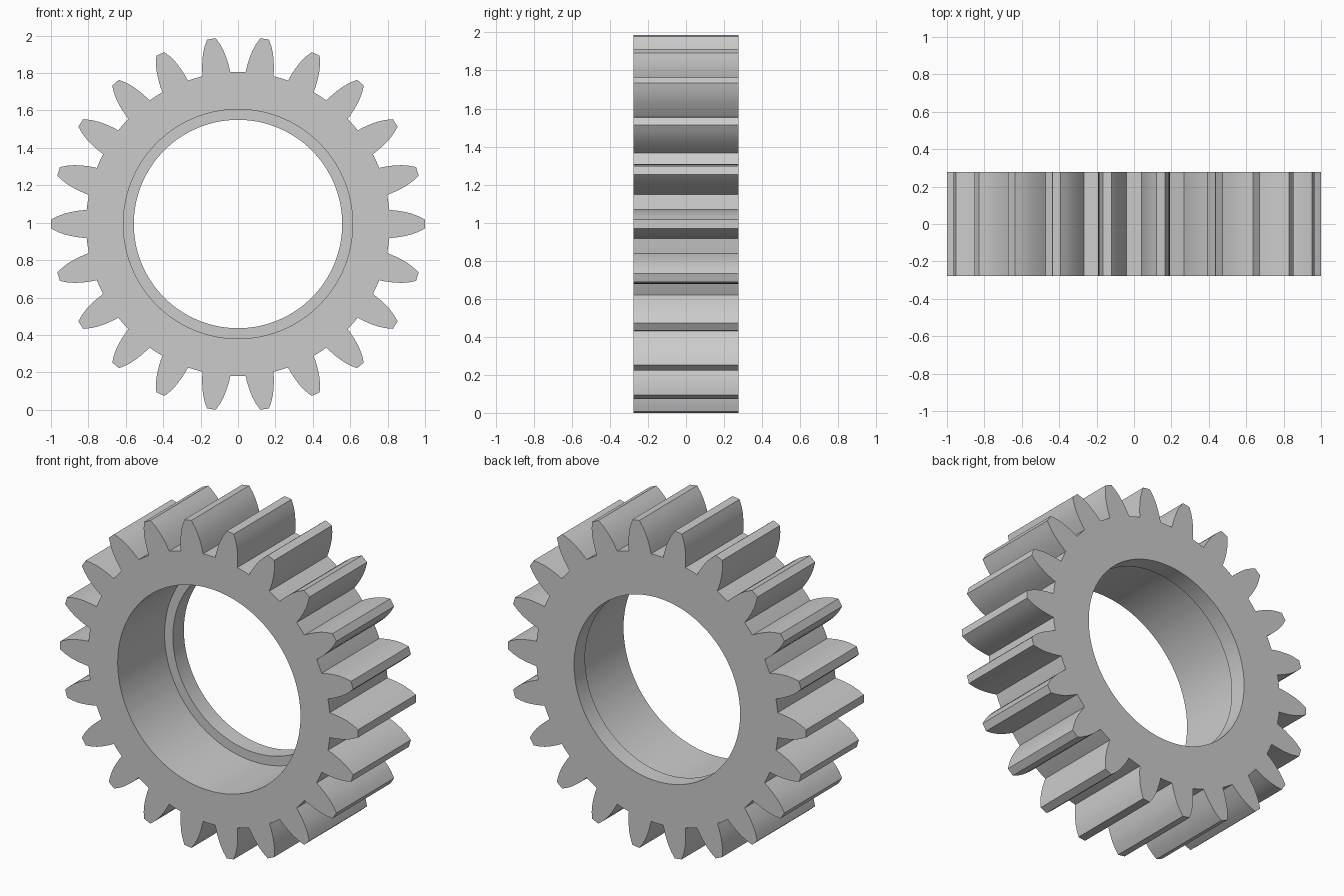
import bpy
import bmesh
from math import pi, sin, cos

cube = bpy.data.objects.get("Cube")
if cube:
    bpy.data.objects.remove(cube, do_unlink=True)

TEETH = 22
HALF_DEPTH = 0.277
BORE, LIP_BORE, LIP_DEPTH = 0.613, 0.557, 0.105

# Tooth flank from root to tip: (radius, half width)
flank = [(0.8125, 0.0755), (0.84, 0.073), (0.87, 0.069), (0.90, 0.063),
         (0.93, 0.0555), (0.965, 0.042), (1.0, 0.0235)]

# Polar outline of the whole gear, one tooth after another
outline = []
for i in range(TEETH):
    a = 2 * pi * i / TEETH
    outline += [(r, a - w / r) for r, w in flank]
    outline += [(r, a + w / r) for r, w in reversed(flank)]
    outline.append((flank[0][0], a + pi / TEETH))

bm = bmesh.new()


def ring(y, radius=None):
    """Loop of vertices at depth y: the toothed outline, or a circle."""
    return [bm.verts.new(((radius or r) * cos(a), y, (radius or r) * sin(a)))
            for r, a in outline]


# Toothed rim, back lip, inner ledge and front bore, lofted into a closed shell
rings = [ring(-HALF_DEPTH), ring(HALF_DEPTH),
         ring(HALF_DEPTH, LIP_BORE), ring(HALF_DEPTH - LIP_DEPTH, LIP_BORE),
         ring(HALF_DEPTH - LIP_DEPTH, BORE), ring(-HALF_DEPTH, BORE)]
n = len(outline)
for k, first in enumerate(rings):
    second = rings[(k + 1) % len(rings)]
    for i in range(n):
        j = (i + 1) % n
        bm.faces.new((first[i], first[j], second[j], second[i]))
bmesh.ops.recalc_face_normals(bm, faces=bm.faces)

# Rest the lowest teeth on the ground
lowest = min(v.co.z for v in bm.verts)
bmesh.ops.translate(bm, verts=bm.verts, vec=(0, 0, -lowest))

mesh = bpy.data.meshes.new("gear_ring")
bm.to_mesh(mesh)
bm.free()
gear = bpy.data.objects.new("gear_ring", mesh)
bpy.context.collection.objects.link(gear)

# Plain grey metal
grey = bpy.data.materials.new("light_grey")
grey.use_nodes = True
colour = (0.6, 0.6, 0.6, 1)
grey.diffuse_color = colour
grey.node_tree.nodes["Principled BSDF"].inputs["Base Color"].default_value = colour
mesh.materials.append(grey)

bpy.ops.object.select_all(action="DESELECT")
gear.select_set(True)
bpy.context.view_layer.objects.active = gear
bpy.ops.object.shade_smooth_by_angle(angle=pi / 6)
